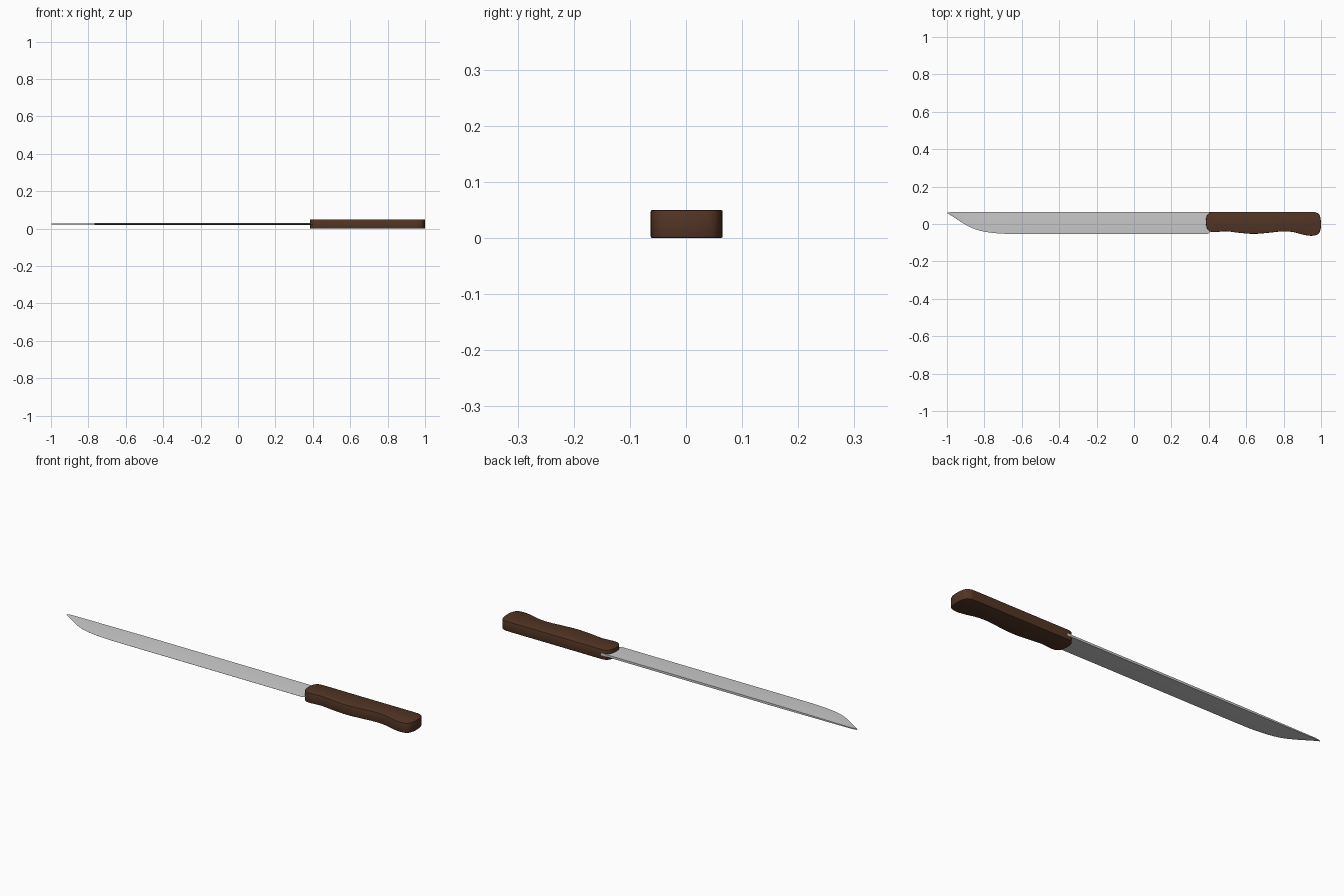
import bpy, bmesh
from mathutils import Vector

if "Cube" in bpy.data.objects:
    bpy.data.objects.remove(bpy.data.objects["Cube"])


def spline(pts, closed, steps=6):
    """Smooth Catmull-Rom curve through 2D points."""
    n, out = len(pts), []
    for i in range(n if closed else n - 1):
        pick = lambda k: Vector(pts[k % n] if closed else pts[min(max(k, 0), n - 1)])
        a, b, c, d = (pick(i + k) for k in (-1, 0, 1, 2))
        for s in range(steps):
            t = s / steps
            out.append(0.5 * (2 * b + (c - a) * t + (2 * a - 5 * b + 4 * c - d) * t ** 2
                              + (3 * b - a - 3 * c + d) * t ** 3))
    return out if closed else out + [Vector(pts[-1])]


def finish(bm, name, color=None, angle=0.6):
    bmesh.ops.recalc_face_normals(bm, faces=bm.faces)
    mesh = bpy.data.meshes.new(name)
    bm.to_mesh(mesh)
    bm.free()
    ob = bpy.data.objects.new(name, mesh)
    bpy.context.collection.objects.link(ob)
    if color:
        mat = bpy.data.materials.new(name + "_color")
        mat.diffuse_color = color
        mat.use_nodes = True
        mat.node_tree.nodes["Principled BSDF"].inputs["Base Color"].default_value = mat.diffuse_color
        mesh.materials.append(mat)
    bpy.ops.object.select_all(action='DESELECT')
    ob.select_set(True)
    bpy.context.view_layer.objects.active = ob
    bpy.ops.object.shade_smooth_by_angle(angle=angle)
    return ob


MID = 0.025

# Blade: wedge cross-sections lofted from tip to tang, slightly convex sides
SPINE = 0.065
edge = spline([(-0.998, 0.058), (-0.96, 0.034), (-0.91, 0.002), (-0.86, -0.024), (-0.80, -0.041),
               (-0.72, -0.0505), (-0.62, -0.053), (-0.3, -0.053), (0.1, -0.053), (0.37, -0.053),
               (0.40, -0.048), (0.42, -0.035), (0.46, -0.03)], False)
section = [(0, 0.0055), (0.25, 0.005), (0.5, 0.004), (0.75, 0.0025), (1, 0.0003)]
bm = bmesh.new()
rings = []
for x, y in edge:
    top = SPINE if x > -0.97 else SPINE - 0.005 * (-0.97 - x) / 0.028
    thin = min(1, 0.45 + (x + 1) * 1.2)
    loop = [(t, h) for t, h in section] + [(t, -h) for t, h in reversed(section)]
    rings.append([bm.verts.new((x, top + (y - top) * t, MID + h * thin)) for t, h in loop])
for a, b in zip(rings, rings[1:]):
    for i in range(len(a)):
        j = (i + 1) % len(a)
        bm.faces.new((a[i], a[j], b[j], b[i]))
bm.faces.new(rings[0])
bm.faces.new(rings[-1])
finish(bm, "blade")

# Handle: wavy grip outline, extruded and lightly bevelled
outline = spline([(0.385, 0.012), (0.389, 0.042), (0.403, 0.059), (0.43, 0.065), (0.55, 0.065),
                  (0.75, 0.065), (0.94, 0.065), (0.975, 0.061), (0.993, 0.045), (1.0, 0.005),
                  (0.996, -0.035), (0.98, -0.057), (0.945, -0.063), (0.90, -0.056), (0.85, -0.043),
                  (0.79, -0.040), (0.72, -0.047), (0.64, -0.053), (0.56, -0.047), (0.49, -0.039),
                  (0.43, -0.044), (0.403, -0.038), (0.389, -0.020)], True, 5)
bm = bmesh.new()
base = bm.faces.new([bm.verts.new((p.x, p.y, 0)) for p in outline])
ext = bmesh.ops.extrude_face_region(bm, geom=[base], use_keep_orig=True)
bmesh.ops.translate(bm, vec=(0, 0, 0.05),
                    verts=[v for v in ext["geom"] if isinstance(v, bmesh.types.BMVert)])
rims = [e for e in bm.edges if abs(e.verts[0].co.z - e.verts[1].co.z) < 1e-6]
bmesh.ops.bevel(bm, geom=rims, offset=0.003, segments=2, profile=0.5, affect='EDGES')
finish(bm, "handle", (0.085, 0.035, 0.018, 1))
